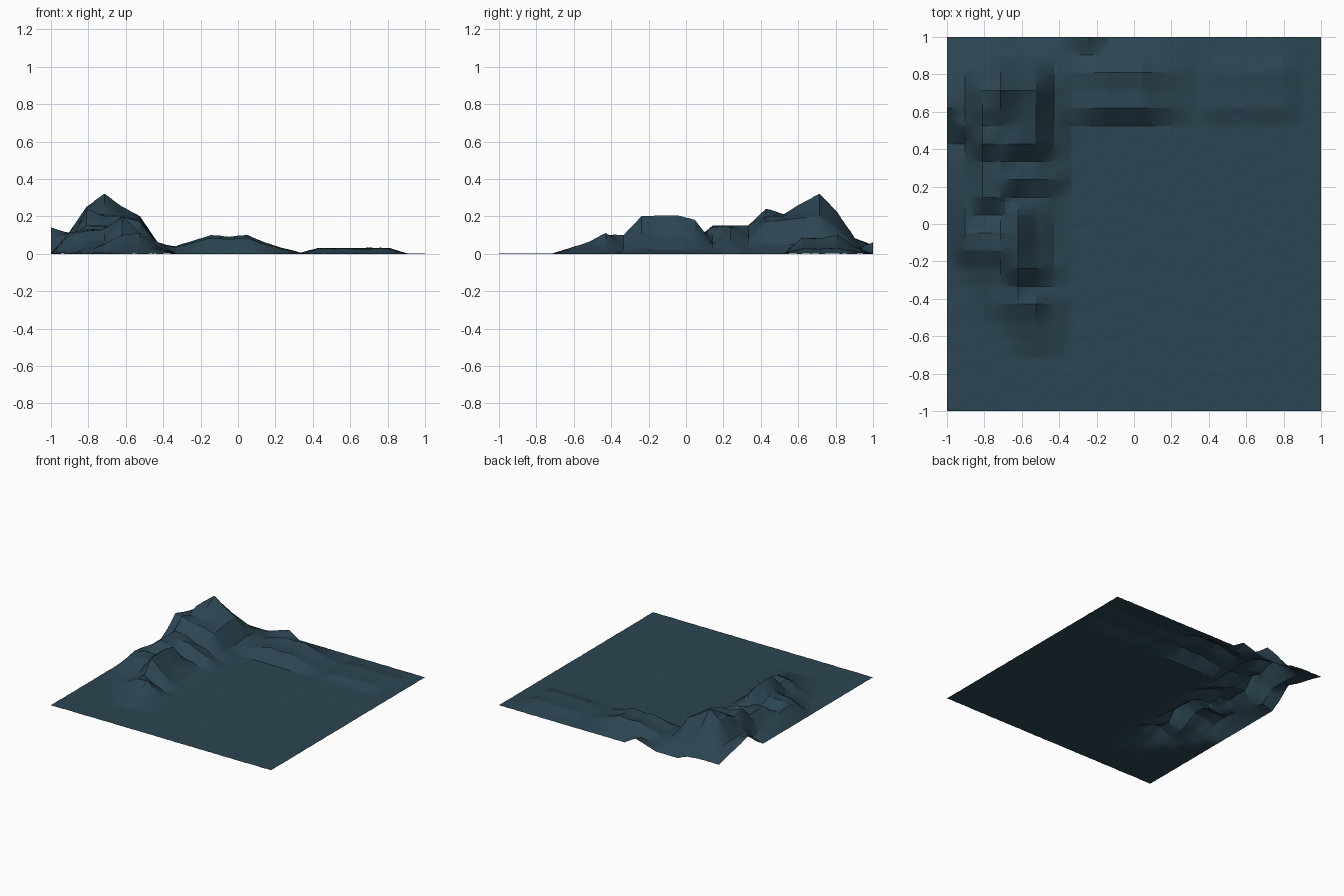
import bpy, bmesh, random

if "Cube" in bpy.data.objects:
    bpy.data.objects.remove(bpy.data.objects["Cube"])

random.seed(4)
CELLS, SUB = 21, 4            # coarse terrain cells, fine divisions per cell
grid = [[0.0] * (CELLS + 1) for _ in range(CELLS + 1)]


def raise_to(i, j, h):
    grid[i][j] = max(grid[i][j], h)


# West mountains: south-to-north height profiles, one per grid column (ending at the back edge)
west_profiles = [
    (.06, .14, .11, .09, .07, .045),
    (.02, .09, .11, .10, .08, .06, .05, .03, .11, .11, .11, .10, .08, .045),
    (.01, .03, .06, .12, .13, .07, .15, .15, .15, .24, .21, .25, .25, .17, .08, .045),
    (.01, .05, .05, .07, .13, .13, .08, .14, .15, .15, .20, .21, .27, .32, .22, .08, .035),
    (.02, .05, .10, .10, .20, .205, .205, .18, .06, .14, .10, .20, .20, .22, .25, .17, .07, 0),
    (.03, .06, .11, .04, .11, .09, .09, .08, .05, .10, .08, .17, .18, .19, .20, .13, .05, 0),
    (.02, .03, .04, .01, .03, .02, .02, .02, .02, .06, .03, .05, .05, .05, .06, .05, .03, 0),
]
for i, profile in enumerate(west_profiles):
    for k, h in enumerate(reversed(profile)):
        raise_to(i, CELLS - k, h)

# North hills: crest line along x multiplied by a cross-section along y
crest = (.04, .07, .10, .09, .10, .06, .03, .004, .03, .03, .03, .03, .03)
cross = (.85, .8, 1, .35)
for a, top in enumerate(crest):
    for b, f in enumerate(cross):
        raise_to(7 + a, 17 + b, top * f)
raise_to(7, 21, .03)          # small rise on the back edge
raise_to(8, 21, .06)


def height(u, v):
    """Bilinear height at fractional grid position."""
    i, j = min(int(u), CELLS - 1), min(int(v), CELLS - 1)
    s, t = u - i, v - j
    low = grid[i][j] * (1 - s) + grid[i + 1][j] * s
    high = grid[i][j + 1] * (1 - s) + grid[i + 1][j + 1] * s
    return low * (1 - t) + high * t


# Terrain sheet with a slightly rough surface
bm = bmesh.new()
n = CELLS * SUB
bmesh.ops.create_grid(bm, x_segments=n, y_segments=n, size=1)
for v in bm.verts:
    u, w = (v.co.x + 1) / 2 * CELLS, (v.co.y + 1) / 2 * CELLS
    v.co.z = height(u, w) + random.uniform(0, .003)
mesh = bpy.data.meshes.new("terrain")
bm.to_mesh(mesh)
bm.free()
terrain = bpy.data.objects.new("terrain", mesh)
bpy.context.collection.objects.link(terrain)

mat = bpy.data.materials.new("dark_blue_rock")
mat.diffuse_color = (.025, .06, .085, 1)
mat.use_nodes = True
mat.node_tree.nodes["Principled BSDF"].inputs["Base Color"].default_value = mat.diffuse_color
mesh.materials.append(mat)

bpy.context.view_layer.objects.active = terrain
terrain.select_set(True)
bpy.ops.object.shade_smooth_by_angle(angle=.35)
